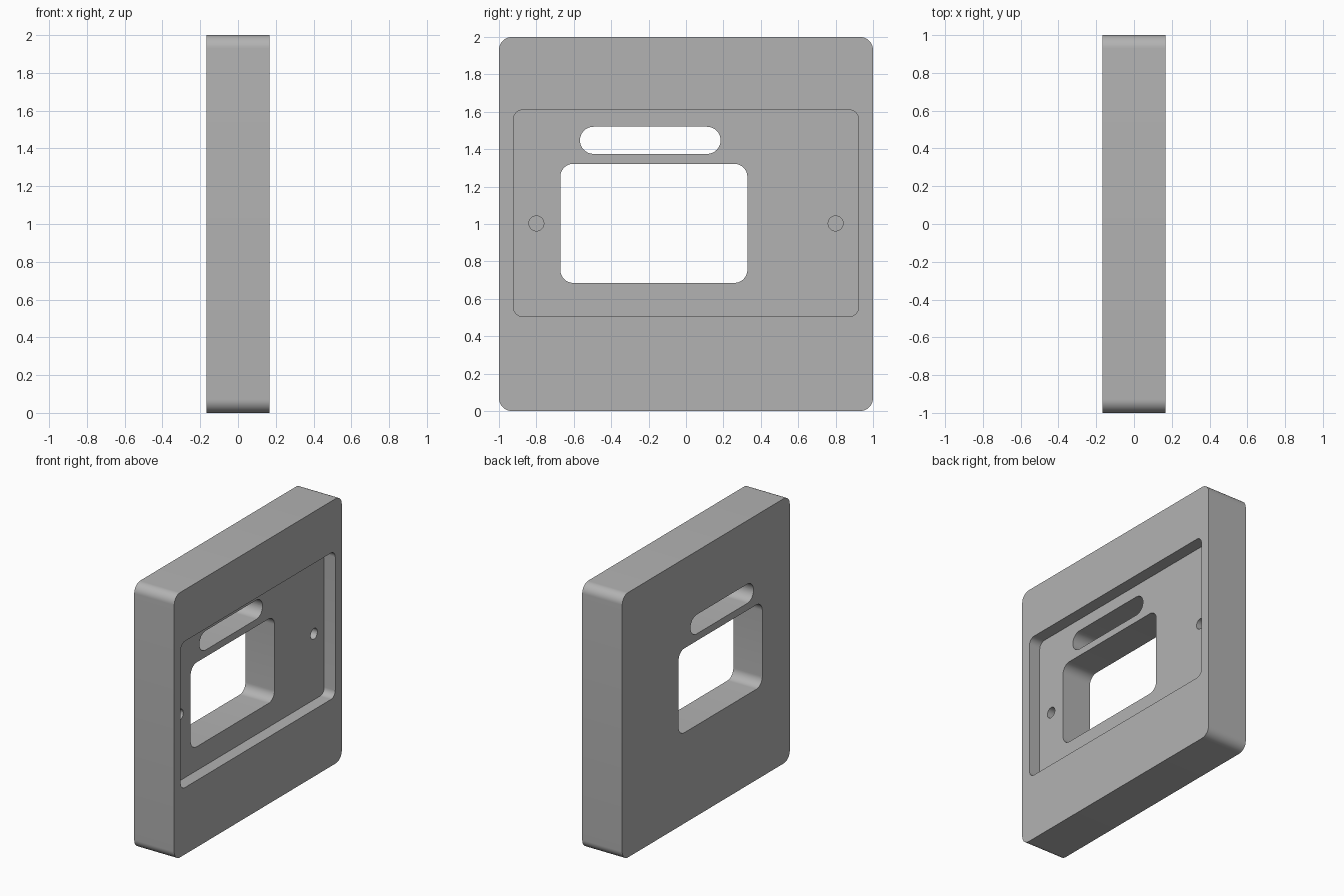
import bpy
import bmesh
from math import sin, cos, pi, radians

if "Cube" in bpy.data.objects:
    bpy.data.objects.remove(bpy.data.objects["Cube"], do_unlink=True)

HALF = 0.167          # half the plate thickness
FLOOR = HALF - 0.092  # floor of the shallow pocket
OUT = HALF + 0.1      # cutters overshoot the surface

grey = bpy.data.materials.new("plain grey")
grey.use_nodes = True
colour = (0.45, 0.45, 0.45, 1)
grey.diffuse_color = colour
grey.node_tree.nodes["Principled BSDF"].inputs["Base Color"].default_value = colour


def rounded_slab(name, x0, x1, y0, y1, z0, z1, radius, steps=12):
    """Rounded rectangle in the y-z plane, extruded from x0 to x1."""
    bm = bmesh.new()
    corners = [(y1 - radius, z1 - radius), (y0 + radius, z1 - radius),
               (y0 + radius, z0 + radius), (y1 - radius, z0 + radius)]
    outline = []
    for i, (cy, cz) in enumerate(corners):
        for s in range(steps + 1):
            a = (i + s / steps) * pi / 2
            outline.append(bm.verts.new((x0, cy + radius * cos(a), cz + radius * sin(a))))
    face = bm.faces.new(outline)
    top = bmesh.ops.extrude_face_region(bm, geom=[face])["geom"]
    moved = [v for v in top if isinstance(v, bmesh.types.BMVert)]
    bmesh.ops.translate(bm, verts=moved, vec=(x1 - x0, 0, 0))
    bmesh.ops.remove_doubles(bm, verts=bm.verts, dist=0.0001)
    bmesh.ops.recalc_face_normals(bm, faces=bm.faces)
    mesh = bpy.data.meshes.new(name)
    bm.to_mesh(mesh)
    bm.free()
    mesh.materials.append(grey)
    obj = bpy.data.objects.new(name, mesh)
    bpy.context.collection.objects.link(obj)
    return obj


# Main plate
plate = rounded_slab("wall_plate", -HALF, HALF, -1, 1, 0, 2, 0.07)

# Pocket, window, slot and the two blind screw holes
cutters = [
    rounded_slab("pocket_cutter", FLOOR, OUT, -0.922, 0.922, 0.505, 1.61, 0.05),
    rounded_slab("window_cutter", -OUT, OUT, -0.672, 0.328, 0.685, 1.322, 0.07),
    rounded_slab("slot_cutter", -OUT, OUT, -0.567, 0.185, 1.375, 1.52, 0.0724),
]
for side in (-1, 1):
    y = side * 0.8
    cutters.append(rounded_slab("screw_hole_cutter", FLOOR - 0.13, OUT,
                                y - 0.04, y + 0.04, 0.963, 1.043, 0.0399))

bpy.context.view_layer.objects.active = plate
for cutter in cutters:
    cut = plate.modifiers.new(cutter.name, "BOOLEAN")
    cut.operation = "DIFFERENCE"
    cut.solver = "EXACT"
    cut.object = cutter
    bpy.ops.object.modifier_apply(modifier=cut.name)
for cutter in cutters:
    bpy.data.objects.remove(cutter, do_unlink=True)

# Smooth rounded corners, crisp rims
bpy.ops.object.select_all(action="DESELECT")
plate.select_set(True)
bpy.ops.object.shade_smooth_by_angle(angle=radians(30))
